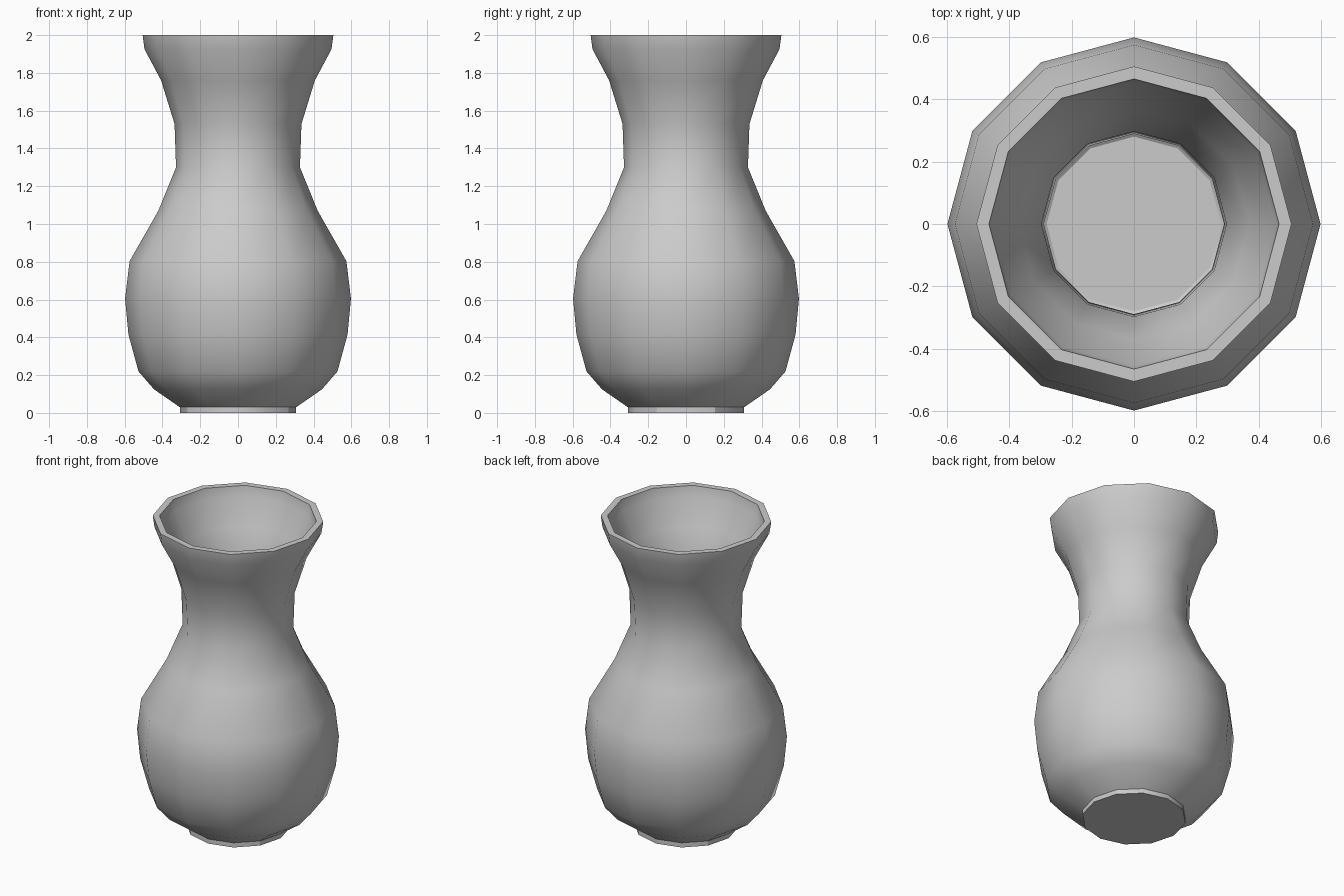
import bpy, bmesh, math

if "Cube" in bpy.data.objects:
    bpy.data.objects.remove(bpy.data.objects["Cube"])

SIDES = 12

# Half cross-section (radius, height): outer wall going up, then inner wall going down
outer = [(0.308, 0.0), (0.308, 0.03), (0.445, 0.125), (0.527, 0.22), (0.58, 0.415),
         (0.598, 0.605), (0.574, 0.803), (0.422, 1.07), (0.328, 1.30), (0.336, 1.53),
         (0.407, 1.76), (0.495, 1.925), (0.505, 2.0)]
inner = [(0.465, 2.0), (0.455, 1.935), (0.370, 1.775), (0.297, 1.54), (0.289, 1.292),
         (0.385, 1.055), (0.534, 0.79), (0.558, 0.605), (0.541, 0.42), (0.491, 0.238),
         (0.418, 0.156), (0.28, 0.06)]

# Revolve the section into twelve flat sides
bm = bmesh.new()
rings = []
for r, z in outer + inner:
    rings.append([bm.verts.new((r * math.cos(2 * math.pi * i / SIDES),
                                r * math.sin(2 * math.pi * i / SIDES), z))
                  for i in range(SIDES)])
for low, high in zip(rings, rings[1:]):
    for i in range(SIDES):
        j = (i + 1) % SIDES
        bm.faces.new((low[i], low[j], high[j], high[i]))

# Underside of the foot and the inside floor
bm.faces.new(rings[0][::-1])
bm.faces.new(rings[-1])
bmesh.ops.recalc_face_normals(bm, faces=bm.faces[:])

mesh = bpy.data.meshes.new("vase")
bm.to_mesh(mesh)
bm.free()
vase = bpy.data.objects.new("vase", mesh)
bpy.context.collection.objects.link(vase)

# Soft body with crisp rim and foot
bpy.context.view_layer.objects.active = vase
vase.select_set(True)
bpy.ops.object.shade_smooth_by_angle(angle=math.radians(30))
